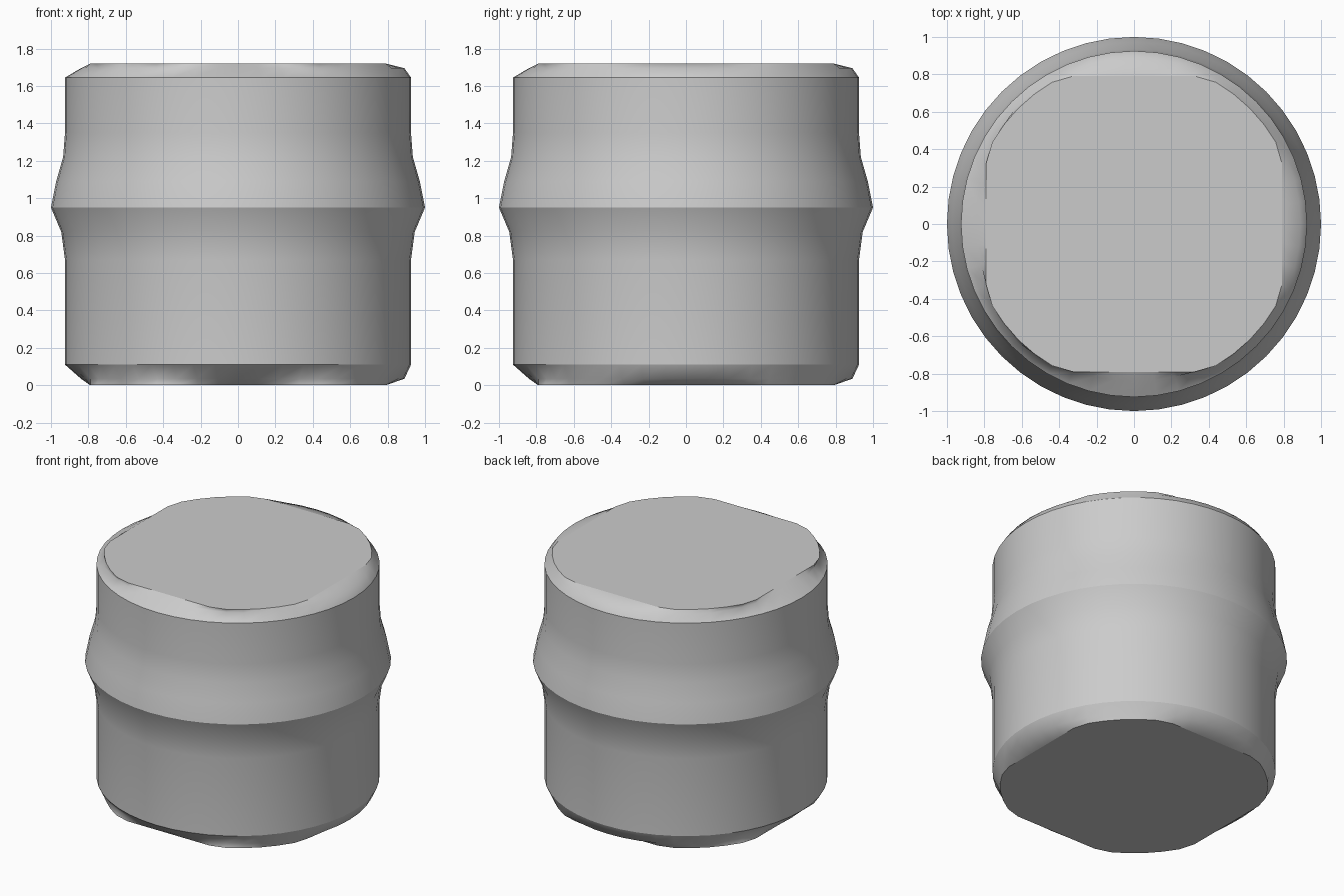
import bpy, bmesh, math

cube = bpy.data.objects.get("Cube")
if cube:
    bpy.data.objects.remove(cube)

grey = bpy.data.materials.new("light grey")
grey.use_nodes = True
colour = (0.6, 0.6, 0.6, 1)
grey.diffuse_color = colour
grey.node_tree.nodes["Principled BSDF"].inputs["Base Color"].default_value = colour

SIDES = 48
HEIGHT = 1.72
WALL = 0.925


def outer_bevel(a):
    # Rounder bevel on the left and back, straighter on the right and front
    low = max(-math.cos(a), -math.sin(a), 0)
    return 0.89 - 0.05 * max(0, low - 0.7) / 0.3


def inner_bevel(a):
    # Cap outline: a circle flattened on four sides
    return min(0.875, 0.79 / max(abs(math.cos(a)), abs(math.sin(a))))


# Rings from bottom to top: radius (number or function of angle) and height
rings = [(inner_bevel, 0), (outer_bevel, 0.035), (WALL, 0.11), (WALL, 0.67),
         (0.945, 0.82), (1.0, 0.95), (0.972, 1.09), (0.935, 1.22),
         (WALL, 1.35), (WALL, 1.645), (outer_bevel, 1.695), (inner_bevel, HEIGHT)]
CREASES = (2, 5, 9)

bm = bmesh.new()
loops = []
for radius, z in rings:
    loop = []
    for i in range(SIDES):
        a = math.tau * i / SIDES
        r = radius(a) if callable(radius) else radius
        loop.append(bm.verts.new((r * math.cos(a), r * math.sin(a), z)))
    loops.append(loop)

# Side walls
for low, high in zip(loops, loops[1:]):
    for i in range(SIDES):
        j = (i + 1) % SIDES
        bm.faces.new((low[i], low[j], high[j], high[i]))

# Flat caps
caps = [bm.faces.new(loops[0][::-1]), bm.faces.new(loops[-1])]
for f in bm.faces:
    f.smooth = True
for f in caps:
    for e in f.edges:
        e.smooth = False

# Sharp bevel edges and sharp crest of the bulge
for k in CREASES:
    for i in range(SIDES):
        bm.edges.get((loops[k][i], loops[k][(i + 1) % SIDES])).smooth = False

bmesh.ops.recalc_face_normals(bm, faces=bm.faces)
mesh = bpy.data.meshes.new("banded_drum")
bm.to_mesh(mesh)
bm.free()
mesh.materials.append(grey)
drum = bpy.data.objects.new("banded_drum", mesh)
bpy.context.collection.objects.link(drum)
